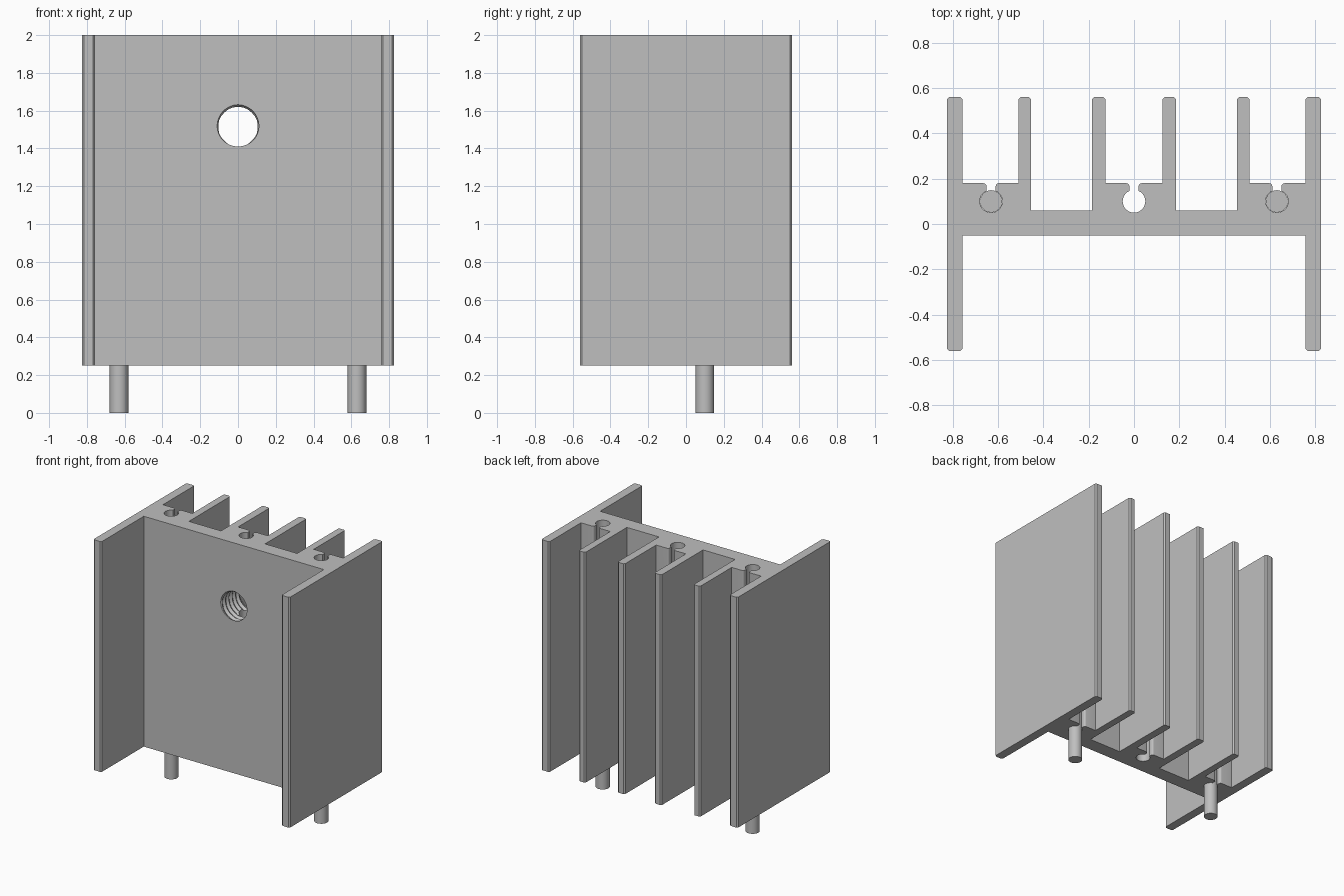
import bpy, bmesh
from math import sin, cos, pi, radians, asin

cube = bpy.data.objects.get("Cube")
if cube:
    bpy.data.objects.remove(cube, do_unlink=True)

metal = bpy.data.materials.new("grey metal")
metal.use_nodes = True
grey = (0.52, 0.52, 0.52, 1)
metal.diffuse_color = grey
metal.node_tree.nodes["Principled BSDF"].inputs["Base Color"].default_value = grey

BOTTOM, TOP = 0.25, 2.0
FRONT, BACK = -0.56, 0.56
WEB_FRONT, WEB_BACK, BLOCK = -0.05, 0.06, 0.18
SLOT_Y, SLOT_R, NECK = 0.10, 0.05, 0.02
PIN_X = 0.63


def make_object(name, bm):
    bmesh.ops.recalc_face_normals(bm, faces=bm.faces)
    mesh = bpy.data.meshes.new(name)
    bm.to_mesh(mesh)
    bm.free()
    mesh.materials.append(metal)
    obj = bpy.data.objects.new(name, mesh)
    bpy.context.collection.objects.link(obj)
    return obj


def shade(obj):
    bpy.ops.object.select_all(action='DESELECT')
    obj.select_set(True)
    bpy.context.view_layer.objects.active = obj
    bpy.ops.object.shade_smooth_by_angle(angle=radians(30))


def fin_tip(x0, x1, y, sign):
    """Chamfered end of a fin, from x0 to x1."""
    c = 0.01
    d = c if x1 > x0 else -c
    return [(x0, y - sign * c), (x0 + d, y), (x1 - d, y), (x1, y - sign * c)]


def slot(cx, steps=24):
    """Keyhole slot with rounded lips, walked from -x to +x."""
    lip = 0.015
    right = [(NECK + lip * (1 - sin(a)), BLOCK - lip * (1 - cos(a)))
             for a in (i * pi / 8 for i in range(5))]
    start = pi / 2 + asin(NECK / SLOT_R)
    sweep = 2 * pi - 2 * asin(NECK / SLOT_R)
    arc = [(cx + SLOT_R * cos(start + sweep * i / steps),
            SLOT_Y + SLOT_R * sin(start + sweep * i / steps)) for i in range(steps + 1)]
    left = [(cx - x, y) for x, y in right]
    return left + arc + [(cx + x, y) for x, y in reversed(right)]


# Extruded body: half of the cross-section, then its mirror image
centre = slot(0)
half = centre[len(centre) // 2:]
half += [(0.125, BLOCK)] + fin_tip(0.125, 0.185, BACK, 1)
half += [(0.185, WEB_BACK), (0.455, WEB_BACK)] + fin_tip(0.455, 0.51, BACK, 1)
half += [(0.51, BLOCK)] + slot(PIN_X)
half += [(0.757, BLOCK)] + fin_tip(0.757, 0.825, BACK, 1)
half += fin_tip(0.825, 0.757, FRONT, -1) + [(0.757, WEB_FRONT)]
outline = half + [(-x, y) for x, y in reversed(half[1:])]

bm = bmesh.new()
face = bm.faces.new([bm.verts.new((x, y, BOTTOM)) for x, y in outline])
extruded = bmesh.ops.extrude_face_region(bm, geom=[face], use_keep_orig=True)
bmesh.ops.translate(bm, vec=(0, 0, TOP - BOTTOM),
                    verts=[v for v in extruded["geom"] if isinstance(v, bmesh.types.BMVert)])
body = make_object("finned_body", bm)

# Threaded hole cutter: a cylinder whose radius follows a helical zigzag
SEG, PITCH, ROWS = 40, 0.04, 70
bm = bmesh.new()
rings = []
for j in range(ROWS + 1):
    y = -0.1 + 0.35 * j / ROWS
    ring = []
    for i in range(SEG):
        phase = (y / PITCH + i / SEG) % 1
        r = 0.104 + 0.013 * abs(2 * phase - 1)
        a = 2 * pi * i / SEG
        ring.append(bm.verts.new((r * cos(a), y, 1.515 + r * sin(a))))
    rings.append(ring)
for lower, upper in zip(rings, rings[1:]):
    for i in range(SEG):
        k = (i + 1) % SEG
        bm.faces.new((lower[i], lower[k], upper[k], upper[i]))
bm.faces.new(rings[0])
bm.faces.new(rings[-1])
bmesh.ops.triangulate(bm, faces=bm.faces[:])
cutter = make_object("thread_cutter", bm)
cutter.hide_render = True

cut = body.modifiers.new("threaded_hole", 'BOOLEAN')
cut.operation = 'DIFFERENCE'
cut.solver = 'EXACT'
cut.object = cutter
bpy.context.view_layer.objects.active = body
bpy.ops.object.modifier_apply(modifier=cut.name)
bpy.data.objects.remove(cutter, do_unlink=True)
shade(body)

# Mounting pins held in the outer slots
PIN_TOP = 0.5
for name, side in (("left_pin", 1), ("right_pin", -1)):
    bpy.ops.mesh.primitive_cylinder_add(vertices=32, radius=0.049, depth=PIN_TOP,
                                        location=(side * PIN_X, SLOT_Y, PIN_TOP / 2))
    pin = bpy.context.object
    pin.name = name
    pin.data.materials.append(metal)
    shade(pin)
